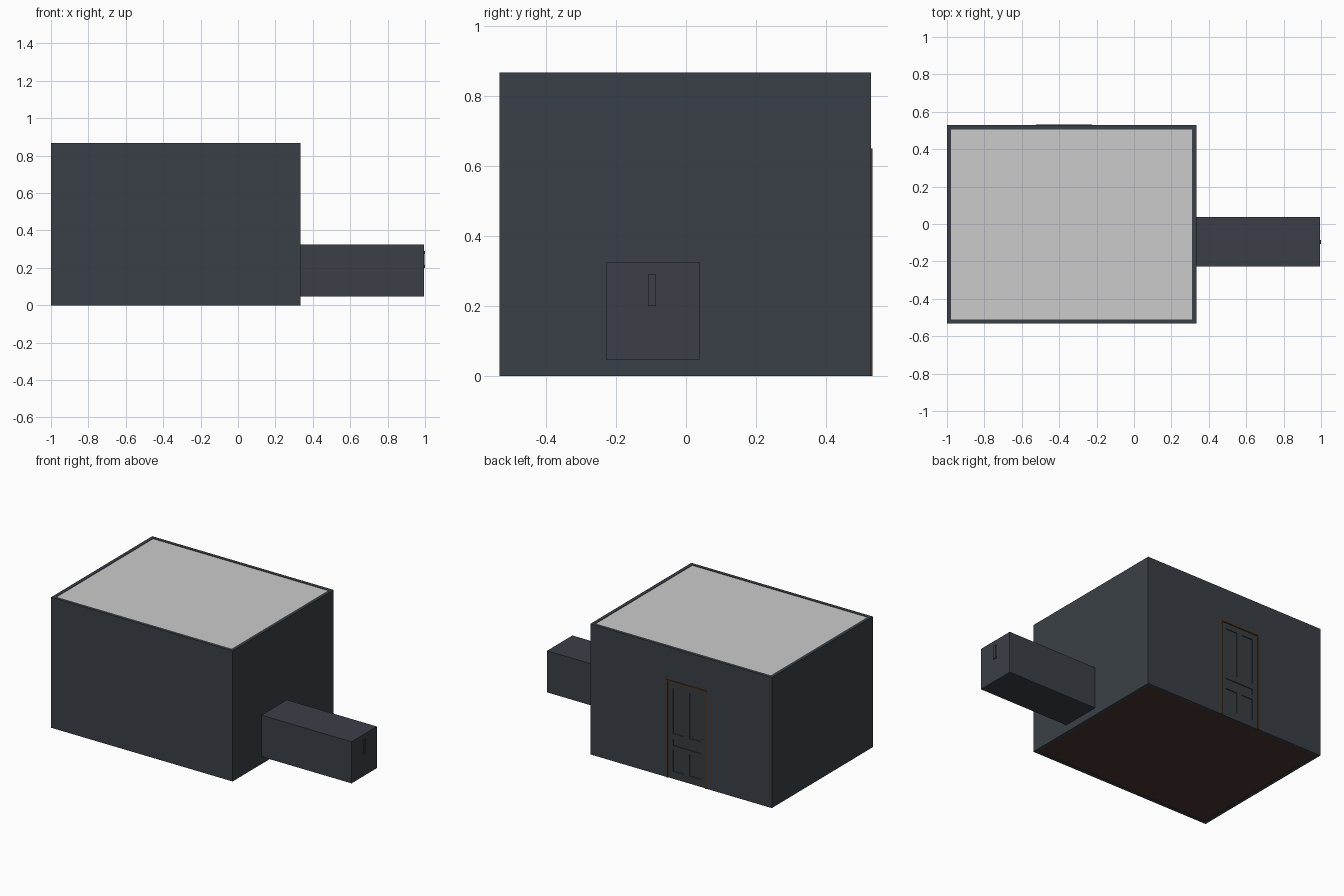
import bpy, bmesh

if "Cube" in bpy.data.objects:
    bpy.data.objects.remove(bpy.data.objects["Cube"])


def material(name, rgb):
    m = bpy.data.materials.new(name)
    m.diffuse_color = (*rgb, 1)
    m.use_nodes = True
    m.node_tree.nodes["Principled BSDF"].inputs["Base Color"].default_value = m.diffuse_color
    return m


SLATE = material("slate_wall", (0.042, 0.051, 0.063))
STEEL = material("dark_steel", (0.043, 0.049, 0.063))
GREY = material("ceiling_grey", (0.60, 0.60, 0.60))
FLOOR = material("dark_brown", (0.068, 0.036, 0.028))
WOOD = material("frame_brown", (0.08, 0.035, 0.016))
DOOR = material("door_slate", (0.040, 0.047, 0.055))


def boxes(name, mat, spans):
    """One object from boxes given as (x0, x1, y0, y1, z0, z1)."""
    bm = bmesh.new()
    for x0, x1, y0, y1, z0, z1 in spans:
        vs = bmesh.ops.create_cube(bm, size=1)["verts"]
        for v in vs:
            v.co = (x1 if v.co.x > 0 else x0,
                    y1 if v.co.y > 0 else y0,
                    z1 if v.co.z > 0 else z0)
    me = bpy.data.meshes.new(name)
    bm.to_mesh(me)
    bm.free()
    me.materials.append(mat)
    ob = bpy.data.objects.new(name, me)
    bpy.context.collection.objects.link(ob)
    return ob


X0, X1, Y0, Y1, H, T = -1.0, 0.333, -0.532, 0.528, 0.867, 0.022
DX0, DX1, DH = -0.525, -0.225, 0.65      # outside of the door frame

# Room shell, with a doorway in the back wall
boxes("front_wall", SLATE, [(X0, X1, Y0, Y0 + T, 0, H)])
boxes("left_wall", SLATE, [(X0, X0 + T, Y0 + T, Y1 - T, 0, H)])
boxes("right_wall", SLATE, [(X1 - T, X1, Y0 + T, Y1 - T, 0, H)])
boxes("back_wall_left", SLATE, [(X0, DX0, Y1 - T, Y1, 0, H)])
boxes("back_wall_right", SLATE, [(DX1, X1, Y1 - T, Y1, 0, H)])
boxes("back_wall_lintel", SLATE, [(DX0, DX1, Y1 - T, Y1, DH, H)])
boxes("ceiling", GREY, [(X0 + T, X1 - T, Y0 + T, Y1 - T, H - 0.018, H - 0.003)])
boxes("floor", FLOOR, [(X0 + T, X1 - T, Y0 + T, Y1 - T, 0.002, 0.017)])

# Door frame, standing slightly proud of both wall faces
F = 0.012
ya, yb = Y1 - T - 0.004, 0.532
boxes("door_frame", WOOD, [
    (DX0, DX0 + F, ya, yb, 0, DH),
    (DX1 - F, DX1, ya, yb, 0, DH),
    (DX0 + F, DX1 - F, ya, yb, DH - F, DH)])

# Door leaf: thin core with raised stiles and rails leaving sunk panels
a, b, top = DX0 + F, DX1 - F, DH - F
mid = (a + b) / 2
y0, y1 = Y1 - T + 0.002, Y1 - 0.002
boxes("door_core", DOOR, [(a, b, y0 + 0.005, y1 - 0.005, 0, top)])
S = 0.035
bars = [(a, a + S, y0, y1, 0, top), (b - S, b, y0, y1, 0, top)]
for z0, z1 in ((0, 0.05), (0.19, 0.22), (0.26, 0.30), (0.60, top)):
    bars.append((a + S, b - S, y0, y1, z0, z1))
for z0, z1 in ((0.05, 0.19), (0.30, 0.60)):
    bars.append((mid - 0.02, mid + 0.02, y0, y1, z0, z1))
boxes("door_stiles_and_rails", DOOR, bars)

# Long box on the right side with a small pull on its end
boxes("side_box", STEEL, [(X1, 0.994, -0.228, 0.038, 0.048, 0.324)])
boxes("side_box_handle", STEEL, [
    (0.994, 1.0, -0.108, -0.086, 0.20, 0.215),
    (0.994, 1.0, -0.108, -0.086, 0.275, 0.29),
    (0.997, 1.0, -0.108, -0.086, 0.215, 0.275)])
